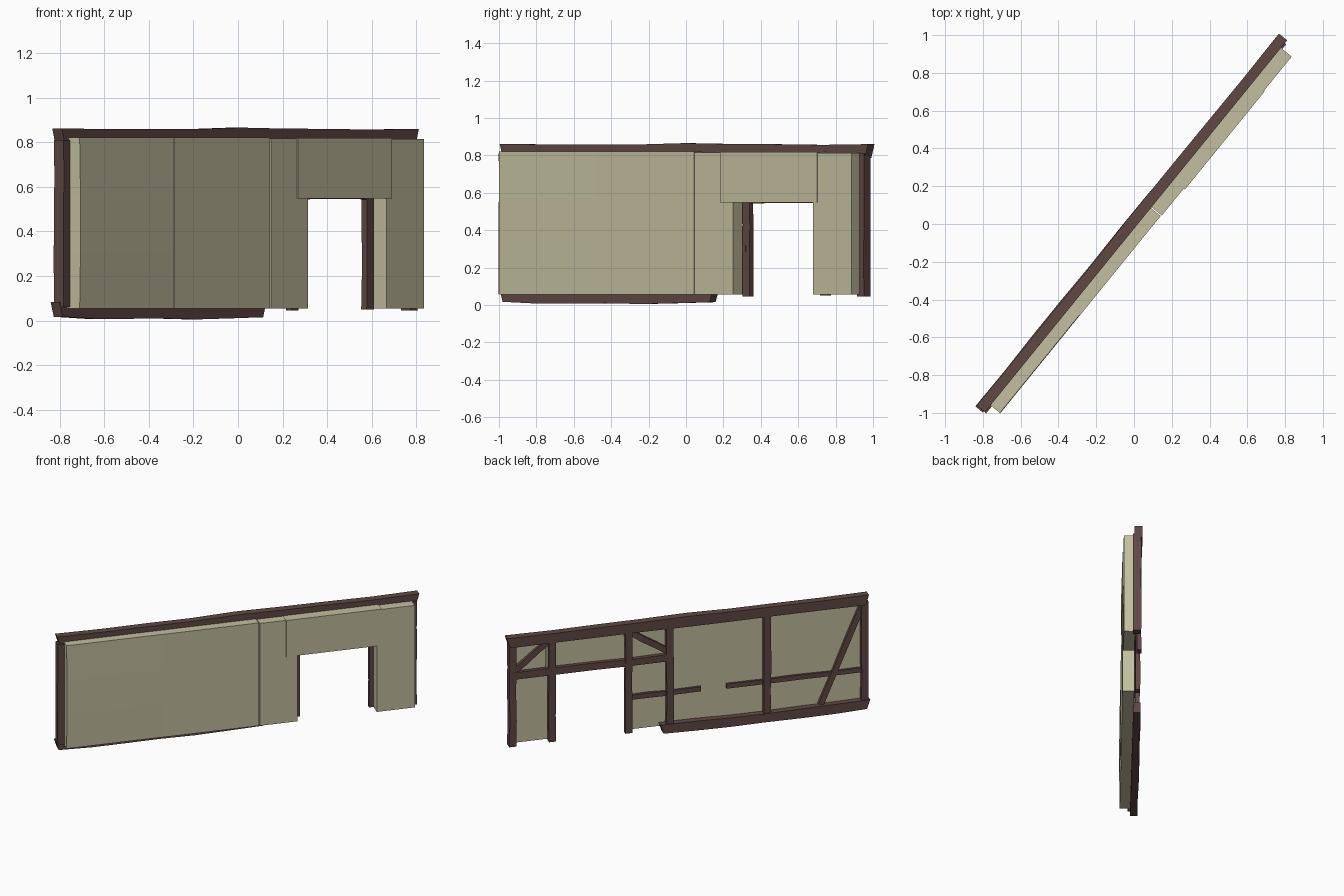
import bpy, bmesh, math, random
from mathutils import Vector

random.seed(4)
if "Cube" in bpy.data.objects:
    bpy.data.objects.remove(bpy.data.objects["Cube"])

ANGLE = math.radians(50.9)   # the wall runs diagonally across the ground plane


def material(name, rgb):
    m = bpy.data.materials.new(name)
    m.use_nodes = True
    m.diffuse_color = (*rgb, 1)
    m.node_tree.nodes["Principled BSDF"].inputs["Base Color"].default_value = (*rgb, 1)
    return m


PLASTER = material("pale plaster", (0.55, 0.52, 0.35))
TIMBER = material("dark timber", (0.115, 0.065, 0.058))


def loft(name, rings, mat):
    """Skin a list of four-cornered rings and cap both ends."""
    bm = bmesh.new()
    loops = [[bm.verts.new(p) for p in ring] for ring in rings]
    for a, b in zip(loops, loops[1:]):
        for i in range(4):
            j = (i + 1) % 4
            bm.faces.new((a[i], a[j], b[j], b[i]))
    bm.faces.new(loops[0])
    bm.faces.new(loops[-1])
    bmesh.ops.recalc_face_normals(bm, faces=bm.faces)
    mesh = bpy.data.meshes.new(name)
    bm.to_mesh(mesh)
    bm.free()
    mesh.materials.append(mat)
    ob = bpy.data.objects.new(name, mesh)
    ob.rotation_euler.z = ANGLE
    bpy.context.collection.objects.link(ob)
    return ob


def beam(name, start, end, width, front=-0.005, back=0.045, steps=4, wobble=0.003,
         skew=0.0, sag=0.0):
    """Hand-hewn timber between two (along, height) points."""
    a, b = Vector(start), Vector(end)
    d = (b - a).normalized()
    n = Vector((-d.y, d.x)) * width / 2
    rings = []
    for i in range(steps + 1):
        t = i / steps
        inner = 0 < i < steps
        j = random.uniform(-wobble, wobble) if inner else 0
        c = a.lerp(b, t) + n.normalized() * (j + sag * math.sin(math.pi * t))
        k = n * (1 + (random.uniform(-0.08, 0.08) if inner else 0))
        s = d * (skew * (1 if i == steps else -1 if i == 0 else 0))
        lo, hi = c - k + s, c + k - s
        rings.append([(lo.x, front, lo.y), (hi.x, front, hi.y),
                      (hi.x, back + j, hi.y), (lo.x, back + j, lo.y)])
    return loft(name, rings, TIMBER)


def panel(name, left, right, low, high, depth, back=-0.004, bulge=0.0):
    """Slightly uneven plaster slab; depth is how far its face stands forward."""
    rings = []
    for i in range(4):
        t = i / 3
        z = low + (high - low) * t
        f = -depth - bulge * math.sin(math.pi * t)
        e = bulge * math.sin(math.pi * t)
        rings.append([(left + e, f, z), (right - e, f, z),
                      (right, back, z), (left, back, z)])
    return loft(name, rings, PLASTER)


# Plaster infill, leaving the doorway open
panel("left_panel", -1.224, -0.553, 0.055, 0.82, 0.080, bulge=0.003)
panel("middle_panel", -0.555, 0.122, 0.055, 0.82, 0.083)
panel("door_left_panel", 0.128, 0.393, 0.055, 0.816, 0.086)
panel("door_right_panel", 0.947, 1.214, 0.055, 0.813, 0.089, back=-0.012)
panel("door_header_panel", 0.312, 0.980, 0.547, 0.818, 0.094)

# Long timbers
beam("top_beam", (-1.26, 0.825), (1.255, 0.823), 0.074, -0.016, 0.04,
     steps=8, skew=-0.011)
beam("bottom_beam", (-1.268, 0.05), (0.18, 0.048), 0.066, -0.008, 0.043,
     steps=6, skew=-0.011, sag=-0.01).data.name = "bottom_beam"

# Upright posts: position along the wall, foot height
posts = {
    "left_end_post": (-1.245, 0.06),
    "middle_post": (-0.56, 0.06),
    "seam_post": (0.122, 0.06),
    "door_left_post": (0.41, 0.045),
    "door_right_post": (0.945, 0.05),
    "right_end_post": (1.222, 0.045),
}
for name, (u, foot) in posts.items():
    outer = name.endswith("end_post")
    beam(name, (u, foot), (u, 0.81), 0.05, -0.025 if outer else 0.004,
         0.03 if outer else 0.036)

# Rail over the doorway and the thin low rail, which dips into the plaster
beam("door_head_rail", (1.215, 0.57), (0.12, 0.57), 0.052, 0.004, 0.032)
beam("low_rail_left", (-1.23, 0.3), (-0.28, 0.298), 0.034, 0.0, 0.018)
beam("low_rail_right", (-0.1, 0.302), (0.41, 0.3), 0.034, 0.0, 0.018)

# Diagonal braces
braces = {
    "right_brace": ((1.21, 0.6), (0.965, 0.79)),
    "door_brace": ((0.4, 0.79), (0.13, 0.61)),
    "left_brace": ((-1.235, 0.79), (-0.94, 0.08)),
}
for name, (a, b) in braces.items():
    beam(name, a, b, 0.04, 0.0, 0.022, steps=3)
